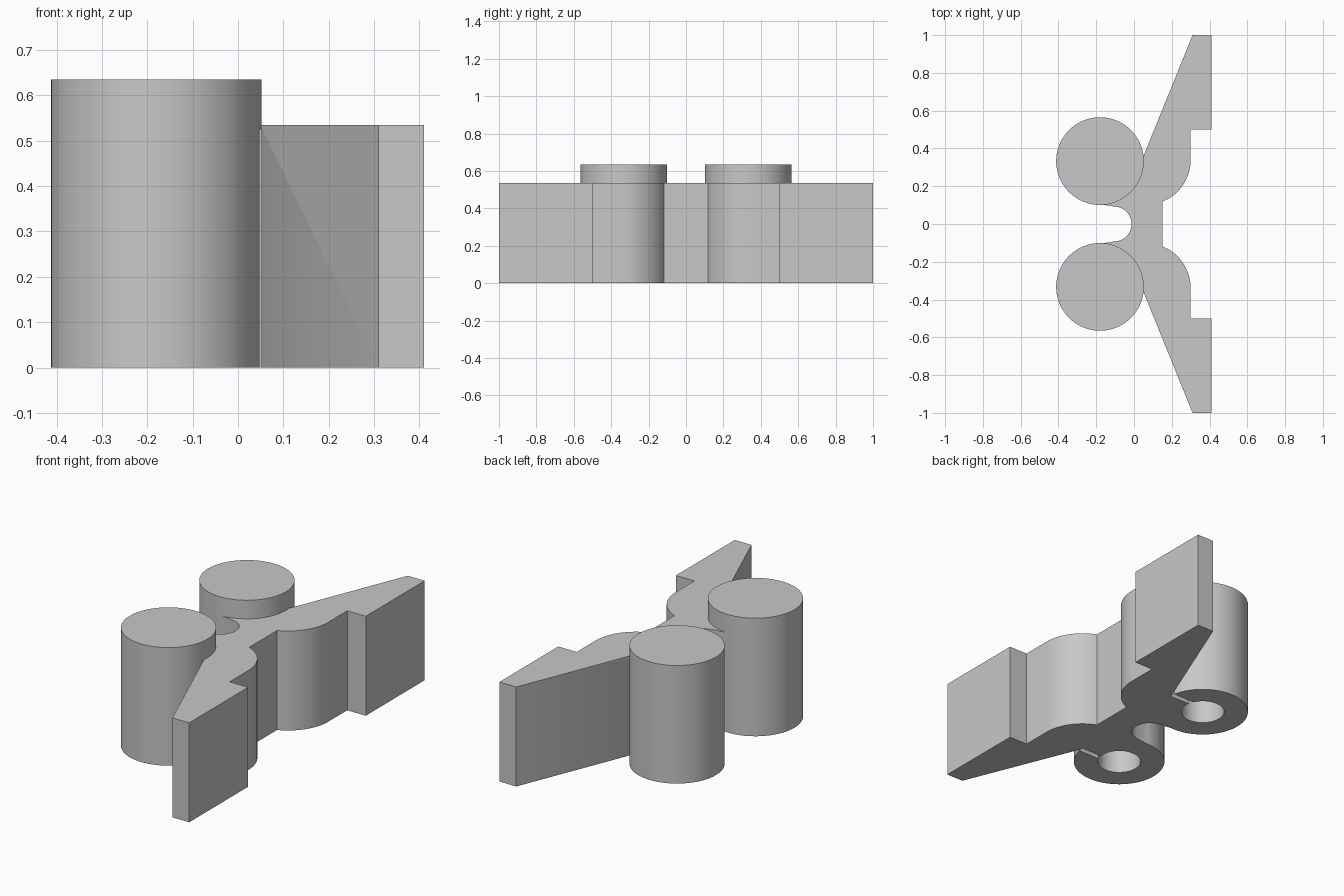
import bpy, bmesh, math

old = bpy.data.objects.get("Cube")
if old:
    bpy.data.objects.remove(old, do_unlink=True)

BODY_H, POST_H, BORE_H = 0.535, 0.635, 0.53
POST_X, POST_Y, POST_R, BORE_R = -0.18, 0.333, 0.232, 0.11

grey = bpy.data.materials.new("plain grey")
grey.use_nodes = True
grey.diffuse_color = (0.58, 0.58, 0.58, 1)
grey.node_tree.nodes["Principled BSDF"].inputs["Base Color"].default_value = (0.58, 0.58, 0.58, 1)


def arc(cx, cy, r, start, end, steps):
    angles = [math.radians(start + (end - start) * i / steps) for i in range(steps + 1)]
    return [(cx + r * math.cos(a), cy + r * math.sin(a)) for a in angles]


def prism(name, outline, z0, z1):
    """Extrude a flat outline upwards into a closed solid."""
    bm = bmesh.new()
    face = bm.faces.new([bm.verts.new((x, y, z0)) for x, y in outline])
    grown = bmesh.ops.extrude_face_region(bm, geom=[face])["geom"]
    verts = [g for g in grown if isinstance(g, bmesh.types.BMVert)]
    bmesh.ops.translate(bm, verts=verts, vec=(0, 0, z1 - z0))
    bmesh.ops.recalc_face_normals(bm, faces=bm.faces)
    mesh = bpy.data.meshes.new(name)
    bm.to_mesh(mesh)
    bm.free()
    mesh.materials.append(grey)
    obj = bpy.data.objects.new(name, mesh)
    bpy.context.collection.objects.link(obj)
    return obj


def combine(target, tool, operation):
    """Apply a boolean and discard the tool."""
    tool.hide_render = True
    mod = target.modifiers.new(operation, 'BOOLEAN')
    mod.operation, mod.solver, mod.object = operation, 'EXACT', tool
    bpy.context.view_layer.objects.active = target
    bpy.ops.object.modifier_apply(modifier=mod.name)
    bpy.data.objects.remove(tool, do_unlink=True)


# Winged plate: one half outline, mirrored across y = 0
half = arc(0.06, 0.34, 0.24, -68, 0, 20)
half += [(0.30, 0.5), (0.41, 0.5), (0.41, 1), (0.31, 1), (0.03, 0.31)]
half += [(-0.17, 0.31), (-0.18, 0.104)]
half += arc(-0.105, 0, 0.092, 85, 0, 16)
mirrored = [(x, -y) for x, y in reversed(half[:-1])]
clip = prism("winged_clip", half + mirrored, 0, BODY_H)

# Round posts
for side in (-1, 1):
    post = prism("post", arc(POST_X, side * POST_Y, POST_R, 0, 356.25, 95), 0, POST_H)
    combine(clip, post, 'UNION')

# Blind bores from below, each with a narrow slit towards the wing root
for side in (-1, 1):
    bore = prism("bore", arc(POST_X, side * POST_Y, BORE_R, 0, 352.5, 47), -0.1, BORE_H)
    combine(clip, bore, 'DIFFERENCE')
    y0, y1 = side * 0.35, side * 0.378
    slit = prism("slit", [(-0.13, y0), (0.052, y0), (0.052, y1), (-0.13, y1)], -0.1, BORE_H - 0.005)
    combine(clip, slit, 'DIFFERENCE')

# Smooth the curved walls, keep the corners crisp
bpy.ops.object.select_all(action='DESELECT')
clip.select_set(True)
bpy.context.view_layer.objects.active = clip
bpy.ops.object.shade_smooth_by_angle(angle=math.radians(25))
